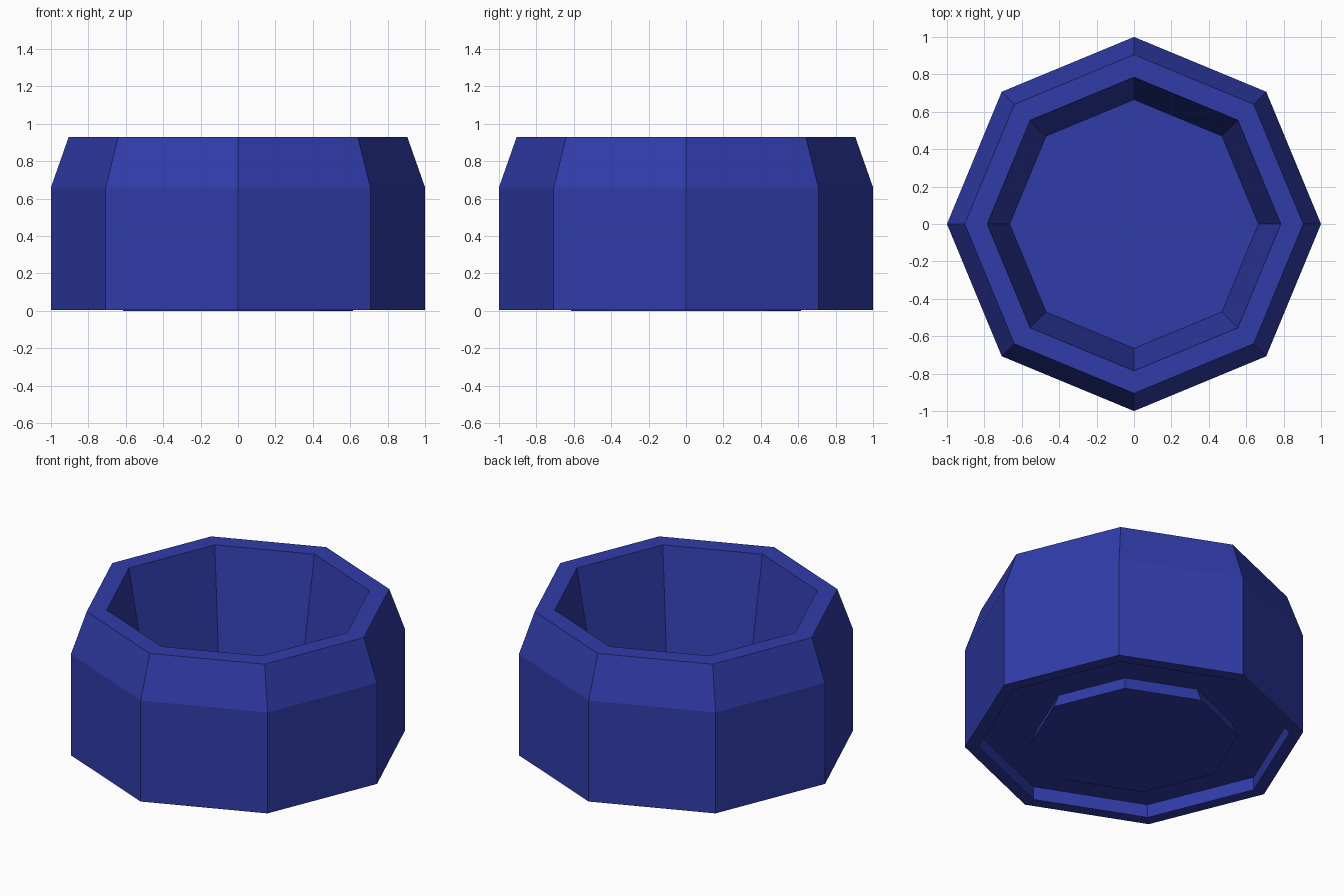
import bpy, bmesh, math

if "Cube" in bpy.data.objects:
    bpy.data.objects.remove(bpy.data.objects["Cube"])

SIDES = 8

# Closed half-section (radius, height) from underside centre round to inner floor centre
PROFILE = [
    (0.615, 0.0), (0.58, 0.09),                # tapered centre foot
    (0.92, 0.09), (0.92, 0.004), (1.0, 0.004), # recess and standing rim
    (1.0, 0.66), (0.905, 0.93),                # outer wall and chamfer
    (0.785, 0.93), (0.665, 0.27),              # lip and tapered inside wall
]


def lathe(name, profile, material):
    bm = bmesh.new()
    rings = []
    for r, z in profile:
        rings.append([bm.verts.new((r * math.cos(2 * math.pi * i / SIDES),
                                    r * math.sin(2 * math.pi * i / SIDES), z))
                      for i in range(SIDES)])
    for a, b in zip(rings, rings[1:]):
        for i in range(SIDES):
            j = (i + 1) % SIDES
            bm.faces.new((a[i], a[j], b[j], b[i]))
    # Flat underside and inner floor
    bm.faces.new(rings[0])
    bm.faces.new(rings[-1])
    bmesh.ops.recalc_face_normals(bm, faces=bm.faces)
    mesh = bpy.data.meshes.new(name)
    bm.to_mesh(mesh)
    bm.free()
    mesh.materials.append(material)
    obj = bpy.data.objects.new(name, mesh)
    bpy.context.collection.objects.link(obj)
    return obj


blue = bpy.data.materials.new("blue")
blue.diffuse_color = (0.03, 0.045, 0.4, 1)
blue.use_nodes = True
blue.node_tree.nodes["Principled BSDF"].inputs["Base Color"].default_value = blue.diffuse_color

# Octagonal pot
lathe("octagonal_pot", PROFILE, blue)
